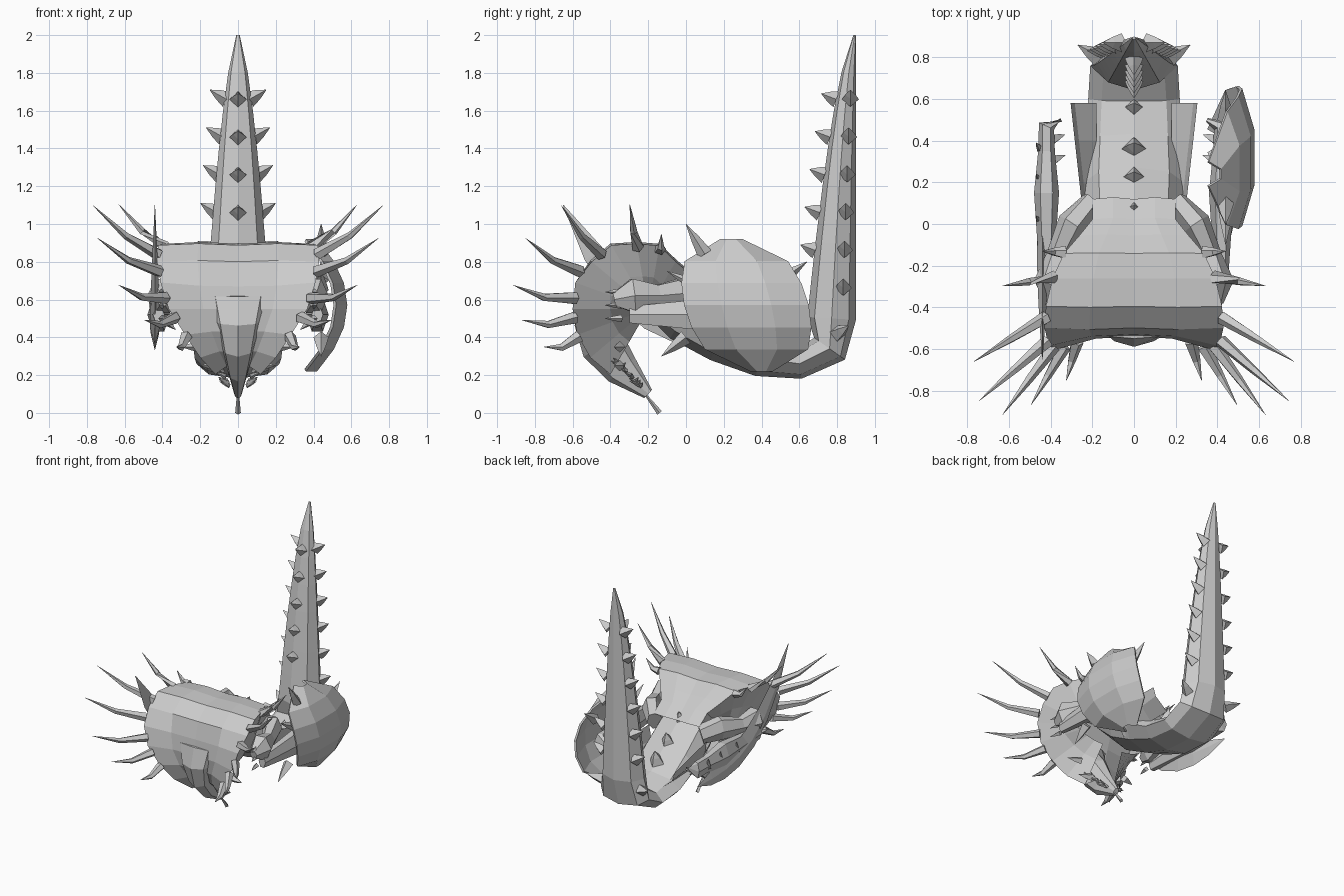
import bpy, bmesh, random
from math import cos, sin, pi, radians
from mathutils import Vector

random.seed(4)
cube = bpy.data.objects.get("Cube")
if cube:
    bpy.data.objects.remove(cube)

grey = bpy.data.materials.new("stone_grey")
grey.use_nodes = True
grey.diffuse_color = (0.6, 0.6, 0.6, 1)
grey.node_tree.nodes["Principled BSDF"].inputs["Base Color"].default_value = grey.diffuse_color


def finish(bm, name):
    bmesh.ops.recalc_face_normals(bm, faces=bm.faces)
    mesh = bpy.data.meshes.new(name)
    bm.to_mesh(mesh)
    bm.free()
    mesh.materials.append(grey)
    part = bpy.data.objects.new(name, mesh)
    bpy.context.collection.objects.link(part)
    return part


def loft(bm, rows, closed=False):
    grid = [[bm.verts.new(point) for point in row] for row in rows]
    count = len(grid[0])
    for lower, upper in zip(grid, grid[1:]):
        for i in range(count if closed else count - 1):
            j = (i + 1) % count
            bm.faces.new((lower[i], lower[j], upper[j], upper[i]))
    if closed:
        bm.faces.new(grid[0])
        bm.faces.new(grid[-1])


def tube(bm, path, sizes, sides=8):
    """Closed loft along a path; sizes are (sideways, upright) half widths."""
    points = [Vector(point) for point in path]
    last = len(points) - 1
    rows = []
    for k, (point, (width, height)) in enumerate(zip(points, sizes)):
        along = (points[min(k + 1, last)] - points[max(k - 1, 0)]).normalized()
        guide = Vector((0, 1, 0)) if abs(along.x) > 0.8 else Vector((1, 0, 0))
        side = (guide - along * guide.dot(along)).normalized()
        up = along.cross(side)
        turns = [2 * pi * i / sides for i in range(sides)]
        rows.append([point + side * width * cos(a) + up * height * sin(a) for a in turns])
    loft(bm, rows, closed=True)


def spike(bm, base, offset, radius, sag=0.0, sides=4):
    base, offset = Vector(base), Vector(offset)
    middle = base + offset / 2 - Vector((0, 0, sag))
    widths = (radius, radius * 0.6, radius * 0.03)
    tube(bm, [base, middle, base + offset], [(w, w) for w in widths], sides)


# Frill shell: an arc swept around a hub from the neck, over the crest, to the snout
HUB = Vector((0, -0.2, 0.55))


def around_hub(degrees, radius, x=0.0):
    angle = radians(degrees)
    return HUB + Vector((x, radius * cos(angle), radius * sin(angle)))


def frill_radius(degrees):
    neck_dip = 0.05 if 30 < degrees < 70 else 0
    return 0.34 - neck_dip + 0.06 * max(0, cos(radians(degrees - 130))) ** 12


def frill_width(degrees):
    if degrees > 180:
        return 0.36 - (degrees - 180) / 250
    return max(0.2, 0.43 * cos(radians(degrees - 135) * 0.7))


def frill_edge(degrees):
    flare = 0.06 if degrees > 140 else 0
    return around_hub(degrees, frill_radius(degrees) + flare, frill_width(degrees))


bm = bmesh.new()
rows = []
for degrees in range(20, 250, 20):
    width = frill_width(degrees)
    edge = frill_edge(degrees)
    half = [around_hub(degrees, frill_radius(degrees) + 0.01, width / 2), edge]
    for depth in (0.5, 0.8):
        wall = edge.lerp(HUB, depth)
        wall.x = width * (1 - depth / 3)
        half.append(wall)
    other = [Vector((-p.x, p.y, p.z)) for p in reversed(half)]
    rows.append(other + [around_hub(degrees, frill_radius(degrees))] + half)
loft(bm, rows)
finish(bm, "frill_shell")

# Long curved spikes around the frill rim
bm = bmesh.new()
for degrees in (80, 100, 130, 150, 170, 185, 200):
    reach = 0.75 * cos(radians(degrees - 152) * 0.8)
    tip = around_hub(degrees, reach, 0.77 * cos(radians(degrees - 135)))
    base = frill_edge(degrees) * 0.98
    for side in (-1, 1):
        flip = Vector((side, 1, 1))
        spike(bm, base * flip, (tip - base) * flip, 0.033, 0.03, sides=5)
finish(bm, "frill_spikes")

# Head ridge tapering down to the beak
bm = bmesh.new()
steps = [k / 4 for k in range(5)]
tube(bm, [(0, -0.52 + 0.32 * t * t, 0.62 - 0.52 * t) for t in steps],
     [(0.17 - 0.15 * t, 0.03 + 0.09 * sin(pi * t)) for t in steps])
finish(bm, "head")

# Tongue
bm = bmesh.new()
spike(bm, (0, -0.14, 0), (0, -0.1, 0.13), 0.015)
finish(bm, "tongue")

# Small bristles on the beak and thorns on the cheeks
bm = bmesh.new()
for k in range(14):
    t = random.random()
    lean = random.uniform(-0.06, 0.03)
    for side in (-1, 1):
        spike(bm, (side * (0.1 - 0.06 * t), -0.37 + 0.14 * t, 0.28 - 0.15 * t),
              (side * 0.05, lean, 0.02), 0.012)
for side in (-1, 1):
    for x in (0.1, 0.2):
        spike(bm, (side * x, -0.35, x + 0.15), (side * 0.1, -0.03, 0), 0.03)
finish(bm, "beak_bristles")


# Torso sagging into the bend, then the upright tail with a straight back edge
def tail_size(z):
    return max(0.01, (2 - z) / 1.1) ** 0.6


path = [(0, -0.2, 0.65), (0, 0, 0.53), (0, 0.2, 0.4), (0, 0.4, 0.29), (0, 0.6, 0.26), (0, 0.76, 0.34)]
sizes = [(0.2, 0.1), (0.23, 0.16), (0.24, 0.14), (0.23, 0.1), (0.22, 0.08), (0.21, 0.1)]
for z in (0.5, 0.7, 0.9, 1.2, 1.4, 1.6, 1.8, 2):
    size = tail_size(z)
    path.append((0, 0.9 - 0.107 * size, z))
    sizes.append((0.145 * size, 0.107 * size))
bm = bmesh.new()
tube(bm, path, sizes)
finish(bm, "torso_and_tail")

# Thorns up the tail and along the spine
bm = bmesh.new()
for k in range(6):
    z = 0.66 + 0.2 * k
    size = tail_size(z)
    if k:
        spike(bm, (0, 0.9 - 0.21 * size, z), (0, -0.08, 0.03), 0.045)
    for side in (-1, 1):
        spike(bm, (side * 0.12 * size, 0.9 - 0.06 * size, z), (side * 0.09, 0, 0.05), 0.045)
for side in (-1, 1):
    spike(bm, (side * 0.17, 0.8, 0.42), (side * 0.1, 0.06, 0.04), 0.045)
for y in (0.06, 0.22, 0.36, 0.55):
    spike(bm, (0, y, 0.66 - 0.65 * y), (0, 0.03, 0.1), 0.06)
finish(bm, "tail_and_spine_thorns")

# Thin plates flaring out from both flanks
bm = bmesh.new()
for side in (-1, 1):
    loft(bm, [[(side * 0.18, y, 0.35), (side * (0.22 + y / 9), y, 0.44),
               (side * (0.24 + y / 9), y, 0.57 - y / 9)] for y in (0.1, 0.2, 0.4, 0.58)])
finish(bm, "flank_plates")

# Arms: shoulder, forward elbow, forearm reaching back, hooked hand
bm = bmesh.new()
for side in (-1, 1):
    upper = [(0.2, 0.1, 0.6), (0.3, 0, 0.64), (0.37, -0.15, 0.62), (0.4, -0.28, 0.62), (0.4, -0.38, 0.6)]
    tube(bm, [(side * x, y, z) for x, y, z in upper],
         [(w, w * 1.3) for w in (0.06, 0.07, 0.05, 0.08, 0.03)], sides=6)
    fore = [(0.42, -0.3), (0.42, 0), (0.42, 0.15), (0.42, 0.35), (0.42, 0.47), (0.35, 0.5)]
    tube(bm, [(side * x, y, 0.52) for x, y in fore],
         [(w, w * 1.7) for w in (0.03, 0.05, 0.06, 0.04, 0.04, 0.01)], sides=6)
    for z in (0.5, 0.57, 0.64):
        spike(bm, (side * 0.4, -0.34, z), (side * 0.02, -0.09, 0), 0.02)
    for y in (0.3, 0.4):
        spike(bm, (side * 0.4, y, 0.5), (side * -0.07, 0.03, -0.06), 0.03)
finish(bm, "arms")

# Large bowed shield on the left arm
bm = bmesh.new()
rows = []
for k in range(7):
    v = k / 3 - 1
    bow = 1 - v * v
    length = 0.06 + 0.27 * bow ** 0.4
    rows.append([(0.43 + 0.16 * bow - 0.07 * u * u, 0.32 - 0.08 * v + length * u, 0.57 + 0.35 * v)
                 for u in (-1, -0.4, 0.4, 1)])
loft(bm, rows)
shield = finish(bm, "left_arm_shield")
shield.modifiers.new("thickness", "SOLIDIFY").thickness = 0.015

# Thorns on the shield corners
bm = bmesh.new()
for y, z, dy, dz in [(0.1, 0.84, -0.1, 0.16), (0, 0.4, -0.13, -0.1),
                     (0.5, 0.7, 0.14, 0.1), (0.1, 0.65, -0.2, 0.1)]:
    spike(bm, (0.44, y, z), (0, dy, dz), 0.04)
finish(bm, "shield_thorns")

# Long curved blade on the right arm
bm = bmesh.new()
steps = [k / 7 for k in range(8)]
tube(bm, [(-0.44, 0.48 - 1.13 * t, 0.4 + 0.7 * t ** 3) for t in steps],
     [(0.002 + 0.025 * sin(pi * t), 0.002 + 0.1 * sin(pi * t) ** 0.7) for t in steps[:-1]]
     + [(0.001, 0.002)], sides=4)
for y in (0, 0.2, 0.35):
    spike(bm, (-0.44, y, 0.5), (-0.03, 0.04, 0.09), 0.025)
finish(bm, "right_arm_blade")
